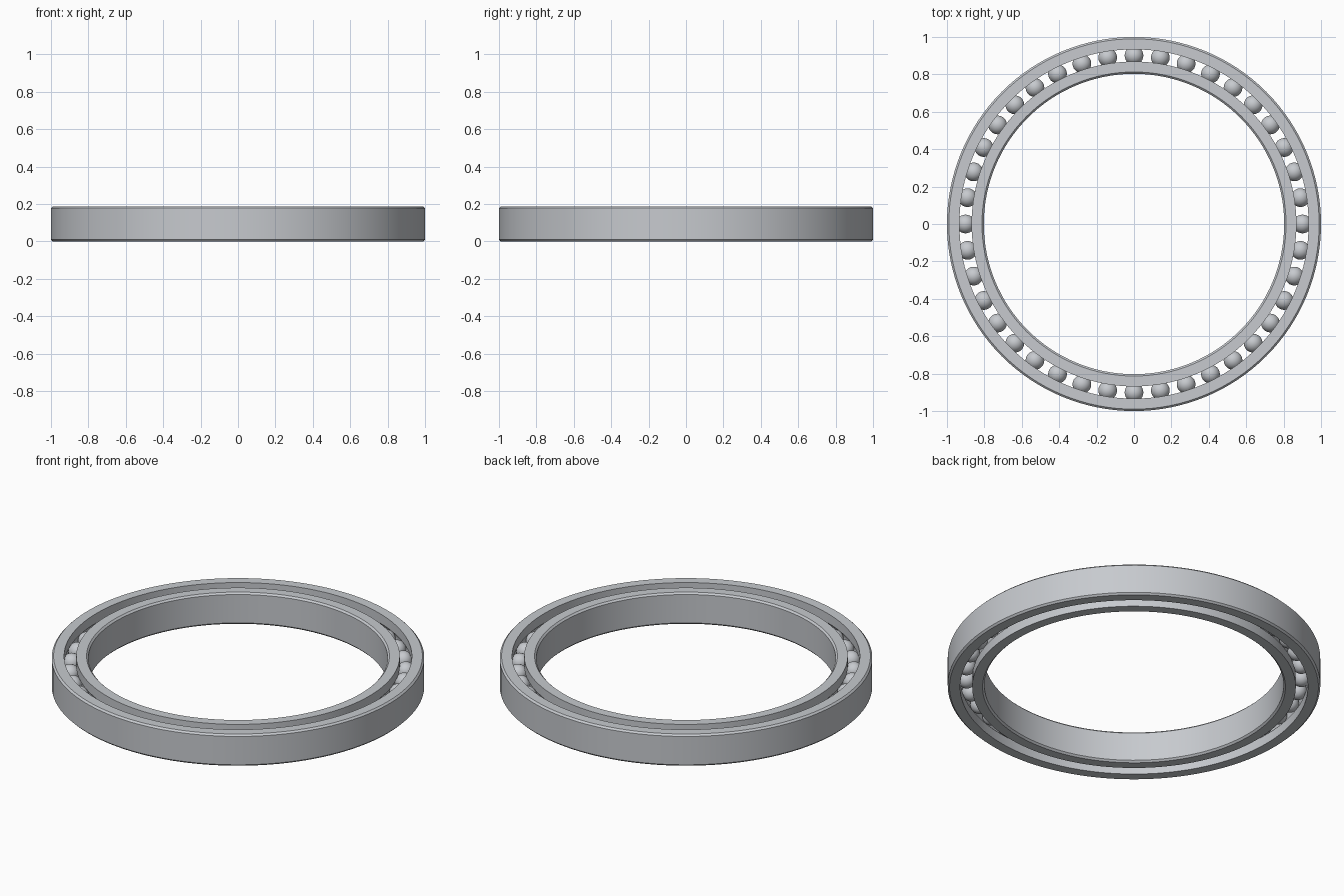
import bpy
import bmesh
from math import acos, cos, sin, pi, tau

cube = bpy.data.objects.get("Cube")
if cube:
    bpy.data.objects.remove(cube)

HEIGHT = 0.188
MID = HEIGHT / 2
PITCH = 0.901      # radius of the circle through the ball centres
BALL = 0.05
GAP = 0.0325       # half the gap between the two rings
CHAMFER = 0.01
SEGMENTS = 128
BALLS = 40

steel = bpy.data.materials.new("light steel grey")
colour = (0.57, 0.59, 0.62, 1)
steel.use_nodes = True
steel.diffuse_color = colour
steel.node_tree.nodes["Principled BSDF"].inputs["Base Color"].default_value = colour


def finish(name, bm):
    """Turn a bmesh into a smooth shaded steel object with sharp edges kept."""
    bmesh.ops.recalc_face_normals(bm, faces=bm.faces)
    mesh = bpy.data.meshes.new(name)
    bm.to_mesh(mesh)
    bm.free()
    mesh.materials.append(steel)
    obj = bpy.data.objects.new(name, mesh)
    bpy.context.collection.objects.link(obj)
    bpy.ops.object.select_all(action="DESELECT")
    obj.select_set(True)
    bpy.context.view_layer.objects.active = obj
    bpy.ops.object.shade_smooth_by_angle(angle=pi / 6)
    return obj


def race(name, side, rim):
    """Lathe a ring; side is 1 for the outer and -1 for the inner ring."""
    half = acos(GAP / BALL)
    # Ball groove, from bottom to top
    groove = [(PITCH + side * BALL * cos(a), MID + BALL * sin(a))
              for a in (half * (i / 6 - 1) for i in range(13))]
    face = PITCH + side * GAP
    inset = rim - side * CHAMFER
    profile = [(face, 0), *groove, (face, HEIGHT), (inset, HEIGHT),
               (rim, HEIGHT - CHAMFER), (rim, CHAMFER), (inset, 0)]
    bm = bmesh.new()
    loops = [[bm.verts.new((r * cos(a), r * sin(a), z)) for r, z in profile]
             for a in (tau * i / SEGMENTS for i in range(SEGMENTS))]
    count = len(profile)
    for i, loop in enumerate(loops):
        following = loops[(i + 1) % SEGMENTS]
        for j in range(count):
            k = (j + 1) % count
            bm.faces.new((loop[j], following[j], following[k], loop[k]))
    return finish(name, bm)


# Outer and inner rings
race("outer_ring", 1, 1.0)
race("inner_ring", -1, 0.803)

# Rolling balls share one mesh
bm = bmesh.new()
bmesh.ops.create_uvsphere(bm, u_segments=32, v_segments=16, radius=BALL)
first = finish("ball", bm)
for i in range(BALLS):
    ball = first if i == 0 else first.copy()
    if i:
        bpy.context.collection.objects.link(ball)
    angle = tau * i / BALLS
    ball.location = (PITCH * cos(angle), PITCH * sin(angle), MID)
    ball.rotation_euler.z = angle
